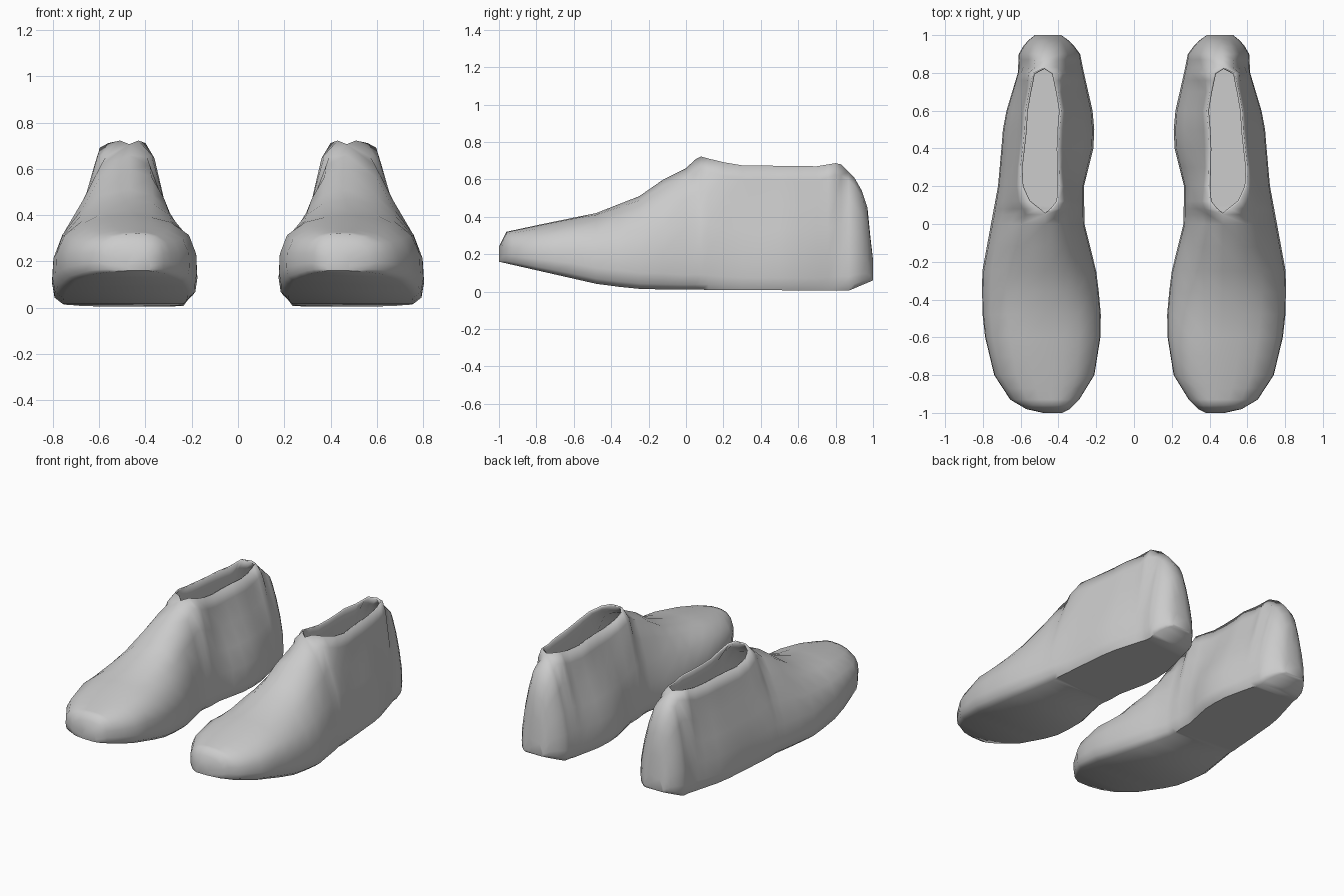
import bpy, bmesh

if "Cube" in bpy.data.objects:
    bpy.data.objects.remove(bpy.data.objects["Cube"])

# Outline from above: y, inner x, outer x
SIDES = [(-1, .38, .48), (-.98, .34, .57), (-.93, .29, .655), (-.8, .21, .74), (-.6, .178, .788),
         (-.45, .175, .805), (-.25, .20, .803), (0, .262, .757), (.2, .265, .72), (.4, .215, .702),
         (.55, .208, .69), (.8, .265, .615), (.9, .285, .61), (.96, .33, .575), (1, .385, .525)]
# Side silhouette: y, z
TOP = [(-1, .24), (-.96, .32), (-.75, .365), (-.48, .42), (-.25, .51), (-.12, .60), (0, .66),
       (.07, .725), (.18, .695), (.3, .675), (.7, .67), (.82, .69), (.9, .61), (.94, .54),
       (.97, .45), (.985, .3), (1, .17)]
BOTTOM = [(-1, .16), (-.45, .035), (-.22, .012), (.87, .005), (1, .06)]
# Collar opening: y, centre x, half width
COLLAR = [(-1, .43, 0), (-.5, .47, 0), (.05, .47, 0), (.08, .47, .04), (.12, .48, .08), (.2, .495, .102),
          (.32, .5, .103), (.45, .49, .092), (.62, .478, .095), (.8, .48, .055), (.83, .475, 0), (1, .455, 0)]
# Half sections, sole edge to top: (inward fraction, height fraction)
TOE = [(.14, 0), (.03, .08), (0, .25), (.01, .5), (.12, .75), (.4, .92), (.7, .985), (1, 1)]
INSTEP = [(.14, 0), (.03, .04), (0, .12), (.03, .3), (.16, .52), (.36, .75), (.57, .93), (1, 1)]
ANKLE = [(.14, 0), (.03, .04), (0, .1), (.05, .28), (.3, .48), (.62, .68), (.87, .88), (1, 1)]


def flat(y, pts):
    return (y, *[v for p in pts for v in p])


SHAPE = [flat(-.6, TOE), flat(0, INSTEP), flat(.25, ANKLE), flat(.7, ANKLE), flat(.88, INSTEP)]


def at(table, y):
    """Interpolate a table of rows keyed by y."""
    if y <= table[0][0]:
        return table[0][1:]
    for a, b in zip(table, table[1:]):
        if y <= b[0]:
            t = (y - a[0]) / (b[0] - a[0])
            return [p + (q - p) * t for p, q in zip(a[1:], b[1:])]
    return table[-1][1:]


def section(y):
    """U-shaped section from inner collar, under the sole, to outer collar."""
    xl, xr = at(SIDES, y)
    zt, zb = at(TOP, y)[0], at(BOTTOM, y)[0]
    c, o = at(COLLAR, y)
    s = at(SHAPE, y)
    left, right = [], []
    for a, b in zip(s[0::2], s[1::2]):
        z = zb + (zt - zb) * b
        left.append((xl + (c - o - xl) * a, y, z))
        right.append((xr + (c + o - xr) * a, y, z))
    return left[::-1] + right


# Shoe shell lofted from toe to heel
ys = [-1, -.98, -.96, -.93, -.87, -.8, -.7, -.6, -.48, -.36, -.25, -.12, 0, .05, .08, .12, .2, .3,
      .4, .5, .6, .7, .76, .8, .83, .87, .9, .94, .97, .985, 1]
bm = bmesh.new()
rings = [[bm.verts.new(p) for p in section(y)] for y in ys]
for r, s in zip(rings, rings[1:]):
    for i in range(len(r) - 1):
        bm.faces.new((r[i], r[i + 1], s[i + 1], s[i]))
bm.faces.new(rings[0])
bm.faces.new(rings[-1][::-1])
bmesh.ops.remove_doubles(bm, verts=bm.verts[:], dist=.0005)
bmesh.ops.recalc_face_normals(bm, faces=bm.faces[:])

# Make sure the sole faces downwards
sole = min(bm.faces, key=lambda f: f.calc_center_median().z)
if sole.normal.z > 0:
    bmesh.ops.reverse_faces(bm, faces=bm.faces[:])

me = bpy.data.meshes.new("shoe_pair")
bm.to_mesh(me)
bm.free()
shoe = bpy.data.objects.new("shoe_pair", me)
bpy.context.collection.objects.link(shoe)
bpy.context.view_layer.objects.active = shoe
shoe.select_set(True)
bpy.ops.object.shade_smooth_by_angle(angle=.9)

# Thin lining, then the second shoe
lining = shoe.modifiers.new("lining", 'SOLIDIFY')
lining.thickness = .012
lining.offset = -1
pair = shoe.modifiers.new("pair", 'MIRROR')
pair.use_axis = (True, False, False)
